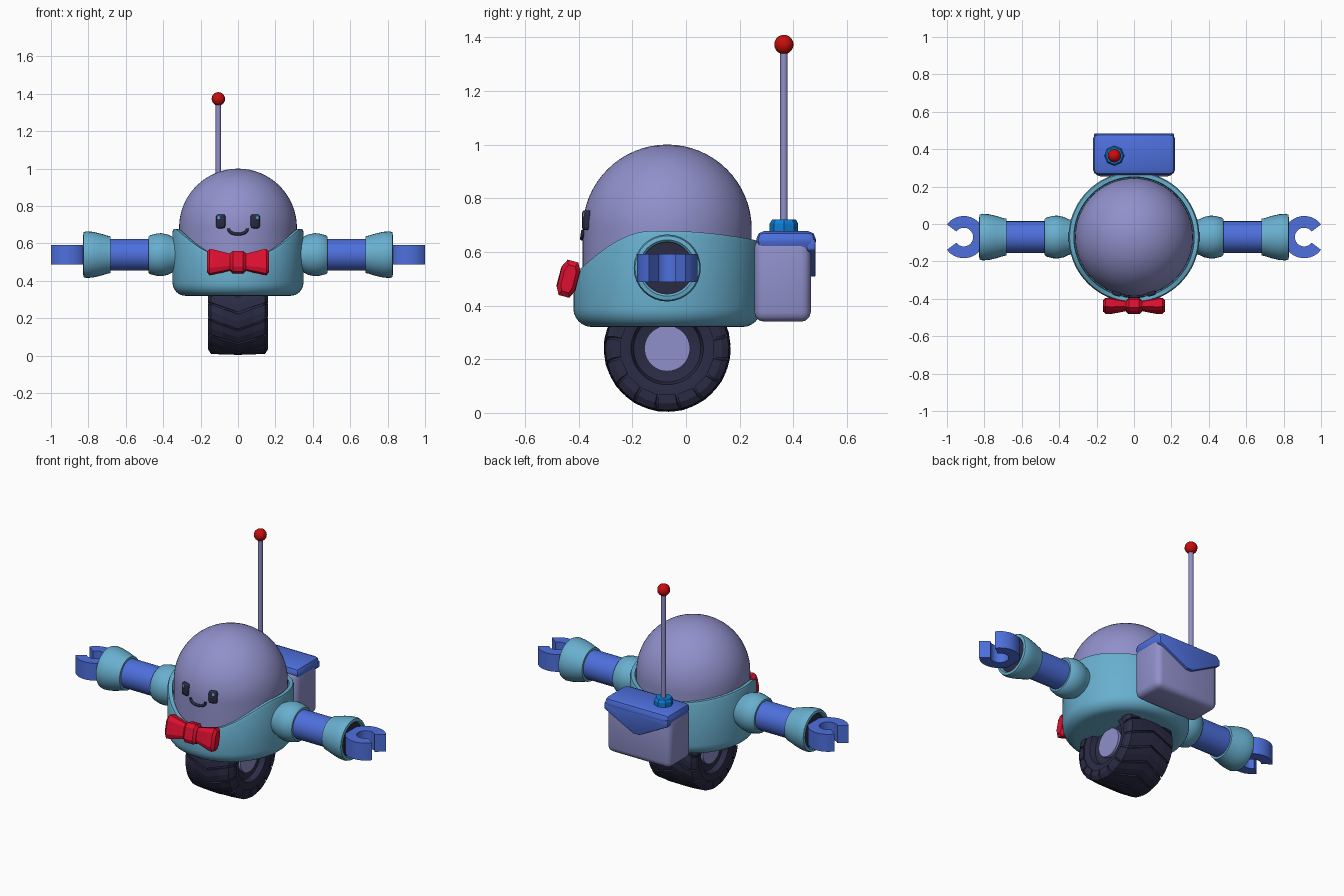
import bpy, bmesh
from math import sin, cos, pi, radians, sqrt
from mathutils import Matrix, Vector

cube = bpy.data.objects.get("Cube")
if cube:
    bpy.data.objects.remove(cube, do_unlink=True)

CY = -0.07      # body centre line
ARM_Z = 0.54
WHEEL_Z = 0.24


def material(name, r, g, b):
    m = bpy.data.materials.new(name)
    m.use_nodes = True
    m.diffuse_color = (r, g, b, 1)
    bsdf = m.node_tree.nodes["Principled BSDF"]
    bsdf.inputs["Base Color"].default_value = (r, g, b, 1)
    bsdf.inputs["Roughness"].default_value = 0.6
    return m


LILAC = material("lilac", .28, .28, .60)
TEAL = material("teal", .14, .43, .62)
BLUE = material("blue", .075, .16, .72)
DARK = material("dark_navy", .024, .024, .06)
RED = material("bow_red", .72, .005, .03)
BALL_RED = material("ball_red", .58, .004, .004)
CAP_BLUE = material("bright_blue", .004, .21, .68)
SHINE = material("eye_shine", .10, .50, .80)


def finish(name, bm, mat, smooth=35):
    bmesh.ops.recalc_face_normals(bm, faces=bm.faces)
    me = bpy.data.meshes.new(name)
    bm.to_mesh(me)
    bm.free()
    me.materials.append(mat)
    ob = bpy.data.objects.new(name, me)
    bpy.context.collection.objects.link(ob)
    if smooth:
        bpy.ops.object.select_all(action='DESELECT')
        ob.select_set(True)
        bpy.context.view_layer.objects.active = ob
        bpy.ops.object.shade_smooth_by_angle(angle=radians(smooth))
    return ob


def add_loft(bm, rings):
    """Bridge equal rings of points and cap both ends."""
    rows = [[bm.verts.new(p) for p in ring] for ring in rings]
    n = len(rows[0])
    for a, b in zip(rows, rows[1:]):
        for i in range(n):
            j = (i + 1) % n
            bm.faces.new((a[i], a[j], b[j], b[i]))
    bm.faces.new(rows[0])
    bm.faces.new(rows[-1])


def loft(name, rings, mat, smooth=35, bevel=0):
    bm = bmesh.new()
    add_loft(bm, rings)
    if bevel:
        bmesh.ops.bevel(bm, geom=bm.edges[:], offset=bevel, segments=2,
                        affect='EDGES', profile=0.5)
    return finish(name, bm, mat, smooth)


def lathe(name, profile, mat, at, axis='Z', side=1, segs=32, smooth=35):
    """Revolve (radius, distance) pairs about z or x."""
    rings = []
    for r, h in profile:
        ring = []
        for i in range(segs):
            a = 2 * pi * i / segs
            c, s = r * cos(a), r * sin(a)
            ring.append(Vector((c, s, h) if axis == 'Z' else (h * side, c, s)) + Vector(at))
        rings.append(ring)
    return loft(name, rings, mat, smooth)


def box(name, size, at, mat, bevel=0, segs=3, turn=0):
    bm = bmesh.new()
    bmesh.ops.create_cube(bm, size=1)
    bmesh.ops.scale(bm, vec=size, verts=bm.verts)
    if bevel:
        bmesh.ops.bevel(bm, geom=bm.edges[:], offset=bevel, segments=segs,
                        affect='EDGES', profile=0.5)
    bm.transform(Matrix.Translation(at) @ Matrix.Rotation(turn, 4, 'Z'))
    return finish(name, bm, mat)


# Domed head
HEAD_R, HEAD_Z = 0.315, 0.685
dome = [(HEAD_R * cos(pi / 2 * k / 16), HEAD_Z + HEAD_R * sin(pi / 2 * k / 16)) for k in range(16)]
lathe("head", [(HEAD_R, .40)] + dome + [(.004, HEAD_Z + HEAD_R)], LILAC, (0, CY, 0), segs=64)


# Body shell with a rim that dips at the front
def ease(t):
    t = min(max(t, 0), 1)
    return t * t * (3 - 2 * t)


def rim_height(deg):
    return .53 + .148 * ease((deg - 10) / 70) - .038 * ease((deg - 90) / 90)


SEG = 72
corner = [(.28 + .07 * sin(pi / 2 * k / 6), .39 - .07 * cos(pi / 2 * k / 6)) for k in range(7)]
rings = []
for r, z in corner + [(.35, -.015), (.344, 0), (.322, -.002), (.318, -.05)]:
    ring = []
    for i in range(SEG):
        a = 2 * pi * i / SEG
        deg = 360 * min(i, SEG - i) / SEG
        ring.append((r * sin(a), CY - r * cos(a), z if z > .1 else rim_height(deg) + z))
    rings.append(ring)
loft("body_shell", rings, TEAL)

# Wheel: tyre, hub and chevron lugs
half = [(.08, .105), (.125, .115), (.135, .147), (.18, .155), (.205, .15), (.222, .135)]
tyre = [(r, -x) for r, x in half] + [(r, x) for r, x in reversed(half)]
lathe("tyre", tyre, DARK, (0, CY, WHEEL_Z), 'X', segs=48)
lathe("wheel_hub", [(.085, -.125), (.085, .125)], LILAC, (0, CY, WHEEL_Z), 'X')

LUGS = 16
across = [(.16, .205), (.145, .229), (.08, .234), (0, .236)]
across = [(-x, r) for x, r in across] + [(x, r) for x, r in across[-2::-1]]
bm = bmesh.new()
for k in range(LUGS):
    rings = []
    for x, r in across:
        mid = 2 * pi * k / LUGS - .25 * (1 - abs(x) / .16)
        w = pi / LUGS * .88
        corners = [(r, mid - w), (r + .001, mid), (r, mid + w), (.175, mid + w), (.175, mid - w)]
        rings.append([(x, CY - q * cos(a), WHEEL_Z + q * sin(a)) for q, a in corners])
    add_loft(bm, rings)
finish("tyre_tread", bm, DARK, 0)

# Arms, each with shoulder, tube, cuff and claw
shoulder = [(.09, .30), (.095, .35), (.108, .375), (.115, .41), (.113, .435), (.104, .47), (.096, .478), (.08, .478)]
cuff = [(.08, .682), (.098, .682), (.102, .70), (.113, .735), (.122, .775), (.125, .81),
        (.12, .825), (.105, .828), (.097, .82), (.095, .79)]
for side, word in ((1, "left"), (-1, "right")):
    at = (0, CY, ARM_Z)
    lathe(word + "_shoulder", shoulder, TEAL, at, 'X', side)
    lathe(word + "_arm", [(.085, .45), (.085, .72)], BLUE, at, 'X', side)
    lathe(word + "_cuff", cuff, TEAL, at, 'X', side)
    lathe(word + "_cuff_inside", [(.098, .78), (.098, .81)], DARK, at, 'X', side)
    rings = []
    for k in range(25):
        a = radians(37 + (360 - 74) * k / 24)
        rings.append([(side * (.91 + r * cos(a)), CY + r * sin(a), ARM_Z + z)
                      for r, z in ((.05, -.053), (.113, -.053), (.113, .053), (.05, .053))])
    loft(word + "_claw", rings, BLUE)


# Face, wrapped on the head
def on_head(x, z, lift=0):
    up = max(z - HEAD_Z, 0)
    return Vector((x, CY - sqrt(HEAD_R ** 2 - x * x - up * up) - lift, z))


for side, word in ((1, "left"), (-1, "right")):
    box(word + "_eye", (.05, .03, .074), on_head(side * .092, .718), DARK, .012, 3, side * .3)
    box(word + "_eye_shine", (.021, .008, .021), on_head(side * .101, .739, .015), SHINE, .003, 1, side * .3)

curve = bpy.data.curves.new("mouth", 'CURVE')
curve.dimensions = '3D'
curve.bevel_depth = .008
curve.bevel_resolution = 2
curve.use_fill_caps = True
line = curve.splines.new('POLY')
line.points.add(16)
for k, p in enumerate(line.points):
    a = pi * k / 16
    p.co = (*on_head(-.05 * cos(a), .68 - .03 * sin(a) ** .8, .003), 1)
curve.materials.append(DARK)
bpy.context.collection.objects.link(bpy.data.objects.new("mouth", curve))

# Bow tie, leaning back against the shell
tilt = Matrix.Translation((0, -.438, .50)) @ Matrix.Rotation(-.25, 4, 'X')


def bow_ring(x, depth, height):
    eight = [(1, .6), (.6, 1), (-.6, 1), (-1, .6), (-1, -.6), (-.6, -1), (.6, -1), (1, -.6)]
    return [tilt @ Vector((x, depth * u, height * v)) for u, v in eight]


wing = [(.02, .018, .038), (.07, .027, .05), (.13, .036, .064), (.152, .034, .068), (.167, .022, .05)]
for side, word in ((1, "left"), (-1, "right")):
    loft(word + "_bow_wing", [bow_ring(side * x, d, h) for x, d, h in wing], RED, 25)
knot = [(-.042, .026, .045), (-.028, .037, .057), (.028, .037, .057), (.042, .026, .045)]
loft("bow_knot", [bow_ring(*k) for k in knot], RED, 25)

# Backpack with lid and pointed flap
box("backpack", (.43, .21, .31), (0, .36, .495), LILAC, .035)
box("backpack_lid", (.44, .222, .07), (0, .373, .643), BLUE, .03, 2)
flap = [(-.215, .645), (.215, .645), (.213, .608), (.02, .508), (-.02, .508), (-.213, .608)]
loft("backpack_flap", [[(x, y, z) for x, z in flap] for y in (.45, .483)], BLUE, 30, .005)

# Antenna
spot = (-.105, .365, 0)
lathe("antenna_base", [(.053, .66), (.053, .705), (.045, .72)], CAP_BLUE, spot, segs=8, smooth=0)
lathe("antenna_rod", [(.014, .70), (.014, 1.36)], LILAC, spot, segs=12)
bm = bmesh.new()
bmesh.ops.create_uvsphere(bm, u_segments=16, v_segments=10, radius=.036)
bmesh.ops.translate(bm, vec=(spot[0], spot[1], 1.373), verts=bm.verts)
finish("antenna_ball", bm, BALL_RED)
